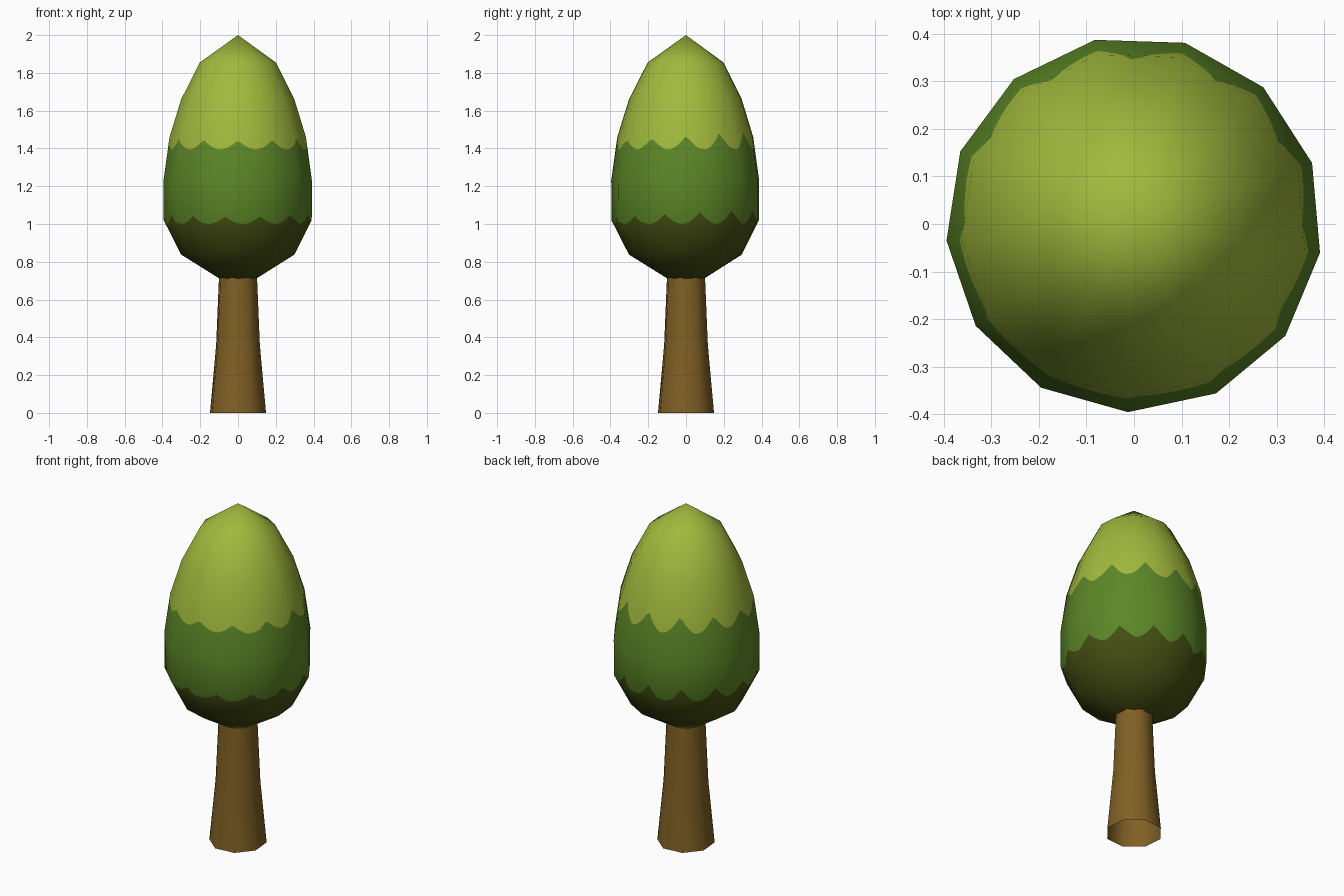
import bpy, bmesh, math
from mathutils import Vector

if "Cube" in bpy.data.objects:
    bpy.data.objects.remove(bpy.data.objects["Cube"])


def material(name, rgb):
    m = bpy.data.materials.new(name)
    m.diffuse_color = (*rgb, 1)
    m.use_nodes = True
    m.node_tree.nodes["Principled BSDF"].inputs["Base Color"].default_value = m.diffuse_color
    return m


def finish(name, bm, mats):
    me = bpy.data.meshes.new(name)
    bm.to_mesh(me)
    bm.free()
    for m in mats:
        me.materials.append(m)
    for p in me.polygons:
        p.use_smooth = True
    ob = bpy.data.objects.new(name, me)
    bpy.context.collection.objects.link(ob)
    return ob


def loft(bm, rows, slots):
    """Skin closed rows of points; slots gives the material of each strip."""
    rings = [[bm.verts.new(p) for p in row] for row in rows]
    for a, b, s in zip(rings, rings[1:], slots):
        n = len(a)
        for i in range(n):
            j = (i + 1) % n
            bm.faces.new((a[i], a[j], b[j], b[i])).material_index = s


# Trunk: flared, eight-sided, open tube
bark = material("bark_brown", (0.216, 0.117, 0.018))
bm = bmesh.new()
rows = []
for r, z in ((0.155, 0), (0.121, 0.36), (0.105, 0.725)):
    angles = [math.radians(-17 + 45 * k) for k in range(8)]
    rows.append([(r * math.cos(a), r * math.sin(a), z) for a in angles])
loft(bm, rows, (0, 0))
finish("trunk", bm, [bark])

# Canopy: thirteen-sided egg, (radius, height) profile
PROFILE = [(0, 0.65), (0.302, 0.838), (0.395, 1.02), (0.396, 1.23),
           (0.364, 1.46), (0.302, 1.66), (0.203, 1.855), (0, 2.0)]
SIDES, COLS = 13, 10
corners = [Vector((math.cos(a), math.sin(a), 0)) for a in
           (math.radians(18.9) + k * math.tau / SIDES for k in range(SIDES))]


def lerp_profile(values, z):
    for (p, q), a, b in zip(zip(PROFILE, PROFILE[1:]), values, values[1:]):
        if z <= q[1]:
            break
    t = min(1, max(0, (z - p[1]) / (q[1] - p[1])))
    return a + (b - a) * t


radii = [p[0] for p in PROFILE]


def scallop(angle, count, start, base, amp):
    """Wavy colour border with rounded dips and pointed crests."""
    wave = 1 - abs(math.sin(count * (angle - math.radians(start)) / 2))
    return base + amp * (1 + 0.35 * math.sin(angle)) * wave


columns = []
for k in range(SIDES):
    for c in range(COLS):
        d = corners[k].lerp(corners[(k + 1) % SIDES], c / COLS)
        a = math.atan2(d.y, d.x)
        low = scallop(a, 13, -100, 1.0, 0.058)
        high = scallop(a, 12, -90, 1.395, 0.072)
        zs = (0.65, 0.838, min(1.02, low), low, max(1.02, low), 1.23,
              min(1.46, high), high, max(1.46, high), 1.66, 1.855, 2.0)
        col = []
        for z in zs:
            r = lerp_profile(radii, z)
            col.append((d.x * r, d.y * r, z))
        columns.append(col)

bm = bmesh.new()
loft(bm, list(zip(*columns)), (0, 0, 0, 1, 1, 1, 1, 2, 2, 2, 2))
bmesh.ops.remove_doubles(bm, verts=bm.verts, dist=1e-5)
bmesh.ops.dissolve_degenerate(bm, edges=bm.edges, dist=1e-5)
canopy = finish("canopy", bm, [
    material("dark_leaf", (0.060, 0.080, 0.006)),
    material("mid_leaf", (0.107, 0.242, 0.020)),
    material("light_leaf", (0.355, 0.487, 0.046))])

# Smooth normals that ignore the extra cuts
slopes = [math.atan2(p[0] - q[0], q[1] - p[1]) for p, q in zip(PROFILE, PROFILE[1:])]
tilts = [-math.pi / 2] + [(a + b) / 2 for a, b in zip(slopes, slopes[1:])] + [math.pi / 2]
normals = []
for v in canopy.data.vertices:
    t = lerp_profile(tilts, v.co.z)
    d = Vector((v.co.x, v.co.y, 0))
    d = d.normalized() if d.length > 1e-6 else Vector((0, 0, 0))
    normals.append((d * math.cos(t) + Vector((0, 0, math.sin(t)))).normalized())
canopy.data.normals_split_custom_set_from_vertices(normals)
